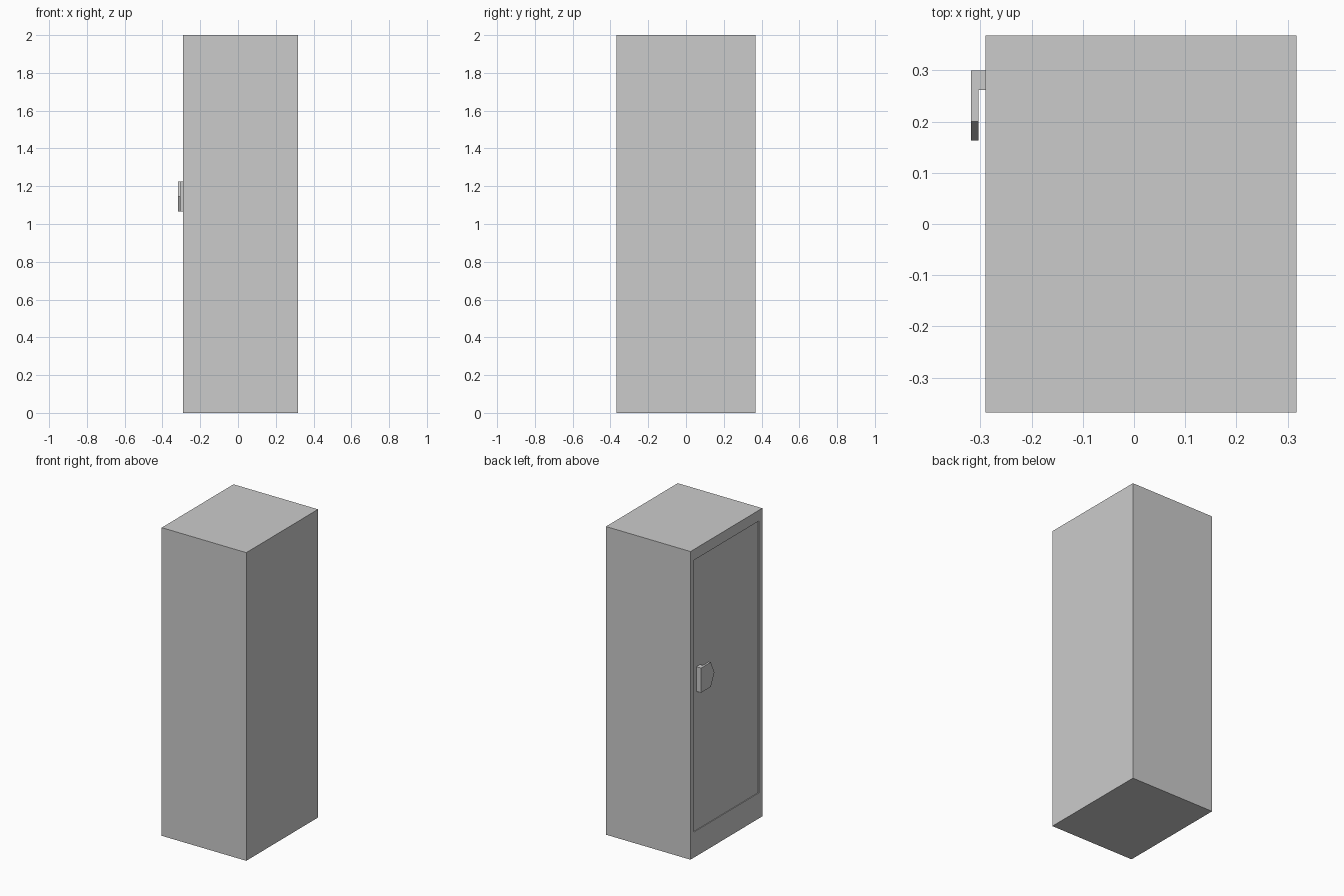
import bpy
import bmesh

cube = bpy.data.objects.get("Cube")
if cube:
    bpy.data.objects.remove(cube, do_unlink=True)

grey = bpy.data.materials.new("light_grey")
grey.use_nodes = True
COLOR = (0.6, 0.6, 0.6, 1)
grey.diffuse_color = COLOR
grey.node_tree.nodes["Principled BSDF"].inputs["Base Color"].default_value = COLOR


def finish(bm, name):
    bmesh.ops.recalc_face_normals(bm, faces=bm.faces)
    mesh = bpy.data.meshes.new(name)
    bm.to_mesh(mesh)
    bm.free()
    mesh.materials.append(grey)
    obj = bpy.data.objects.new(name, mesh)
    bpy.context.collection.objects.link(obj)
    return obj


def box(name, x, y, z):
    """Box from (min, max) ranges."""
    bm = bmesh.new()
    bmesh.ops.create_cube(bm, size=1)
    for v in bm.verts:
        v.co = [r[0] if c < 0 else r[1] for c, r in zip(v.co, (x, y, z))]
    return finish(bm, name)


def plate(name, outline, x0, x1):
    """Extrude a y-z outline along x."""
    bm = bmesh.new()
    face = bm.faces.new([bm.verts.new((x0, y, z)) for y, z in outline])
    out = bmesh.ops.extrude_face_region(bm, geom=[face])
    moved = [g for g in out["geom"] if isinstance(g, bmesh.types.BMVert)]
    bmesh.ops.translate(bm, verts=moved, vec=(x1 - x0, 0, 0))
    return finish(bm, name)


# Cabinet body
SIDE = -0.29
body = box("cabinet_body", (SIDE, 0.317), (-0.368, 0.368), (0, 2))

# Shallow door recess on the handle side
cutter = box("door_cutter", (SIDE - 0.1, SIDE + 0.005), (-0.333, 0.333), (0.166, 1.93))
cutter.hide_render = True
cutter.hide_viewport = True
cut = body.modifiers.new("door_recess", "BOOLEAN")
cut.operation = "DIFFERENCE"
cut.solver = "EXACT"
cut.object = cutter

# Door handle: standoff and pointed grip
Z0, Z1 = 1.065, 1.225
box("handle_mount", (-0.304, SIDE + 0.01), (0.262, 0.3), (Z0, Z1))
plate("handle_grip",
      [(0.3, Z0), (0.2, Z0), (0.163, (Z0 + Z1) / 2), (0.2, Z1), (0.3, Z1)],
      -0.318, -0.304)
